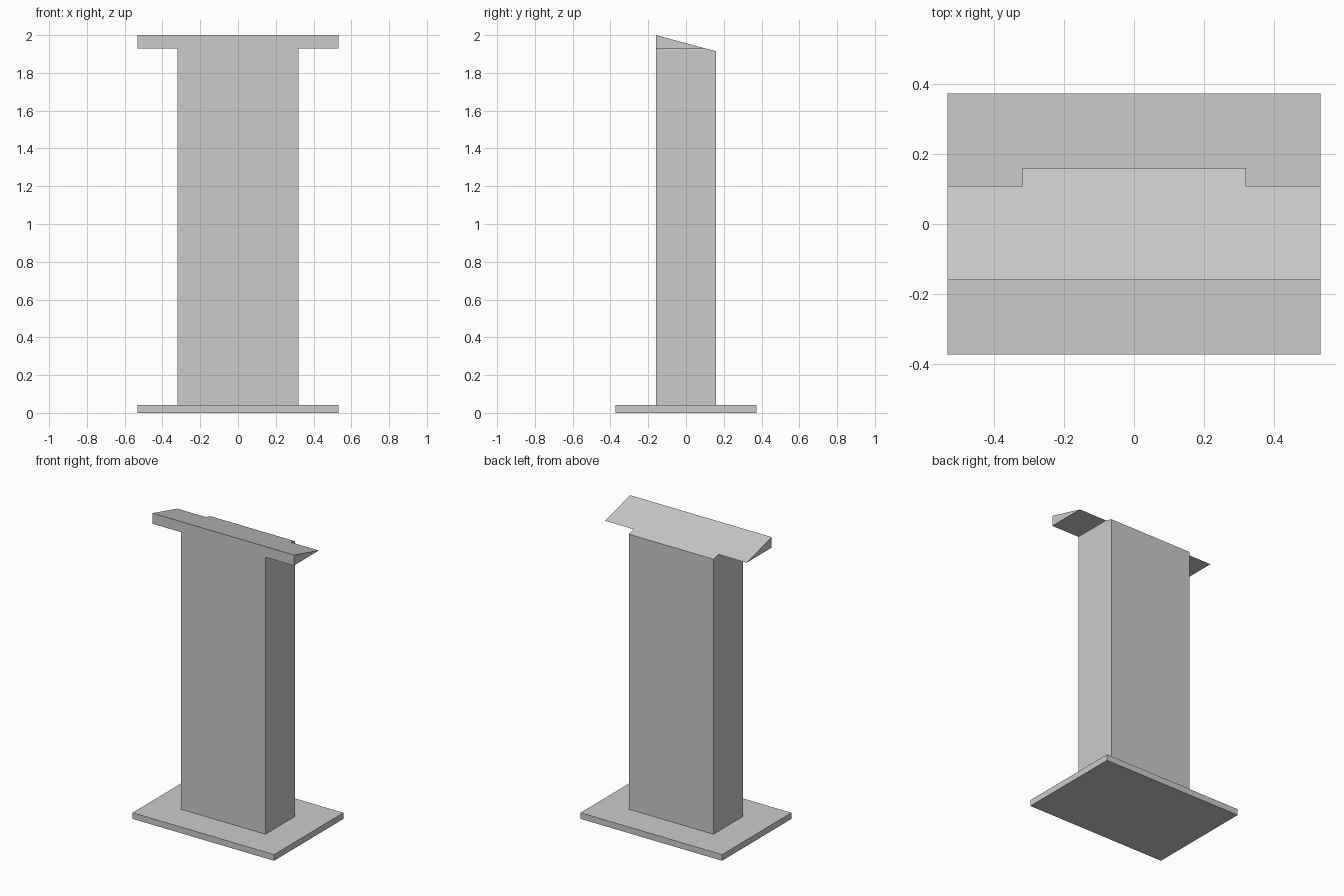
import bpy
import bmesh
import math

if "Cube" in bpy.data.objects:
    bpy.data.objects.remove(bpy.data.objects["Cube"], do_unlink=True)

# Single plain grey
grey = bpy.data.materials.new("plain_grey")
grey.use_nodes = True
color = (0.6, 0.6, 0.6, 1)
grey.diffuse_color = color
grey.node_tree.nodes["Principled BSDF"].inputs["Base Color"].default_value = color


def prism(name, profile, x0, x1):
    """Extrude a closed (y, z) profile along x."""
    bm = bmesh.new()
    face = bm.faces.new([bm.verts.new((x0, y, z)) for y, z in profile])
    new = bmesh.ops.extrude_face_region(bm, geom=[face])["geom"]
    verts = [v for v in new if isinstance(v, bmesh.types.BMVert)]
    bmesh.ops.translate(bm, verts=verts, vec=(x1 - x0, 0, 0))
    bmesh.ops.recalc_face_normals(bm, faces=bm.faces)
    mesh = bpy.data.meshes.new(name)
    bm.to_mesh(mesh)
    bm.free()
    mesh.materials.append(grey)
    obj = bpy.data.objects.new(name, mesh)
    bpy.context.collection.objects.link(obj)
    return obj


HALF_WIDTH, HALF_DEPTH = 0.533, 0.373
COLUMN_X, COLUMN_Y = 0.319, 0.16
BASE_TOP, TOP, WING_Z = 0.042, 2.0, 1.928
slope = math.tan(math.radians(15))

# Flat base plate
prism("base_plate",
      [(-HALF_DEPTH, 0), (HALF_DEPTH, 0), (HALF_DEPTH, BASE_TOP), (-HALF_DEPTH, BASE_TOP)],
      -HALF_WIDTH, HALF_WIDTH)

# Column with a top sloping down to the back
prism("column",
      [(-COLUMN_Y, BASE_TOP), (COLUMN_Y, BASE_TOP),
       (COLUMN_Y, TOP - 2 * COLUMN_Y * slope), (-COLUMN_Y, TOP)],
      -COLUMN_X, COLUMN_X)

# Wedge-shaped desk wings continuing the slope on both sides
wing_back = -COLUMN_Y + (TOP - WING_Z) / slope
wedge = [(-COLUMN_Y, WING_Z), (wing_back, WING_Z), (-COLUMN_Y, TOP)]
for side, sign in (("left", 1), ("right", -1)):
    prism(side + "_desk_wing", wedge, sign * COLUMN_X, sign * HALF_WIDTH)
